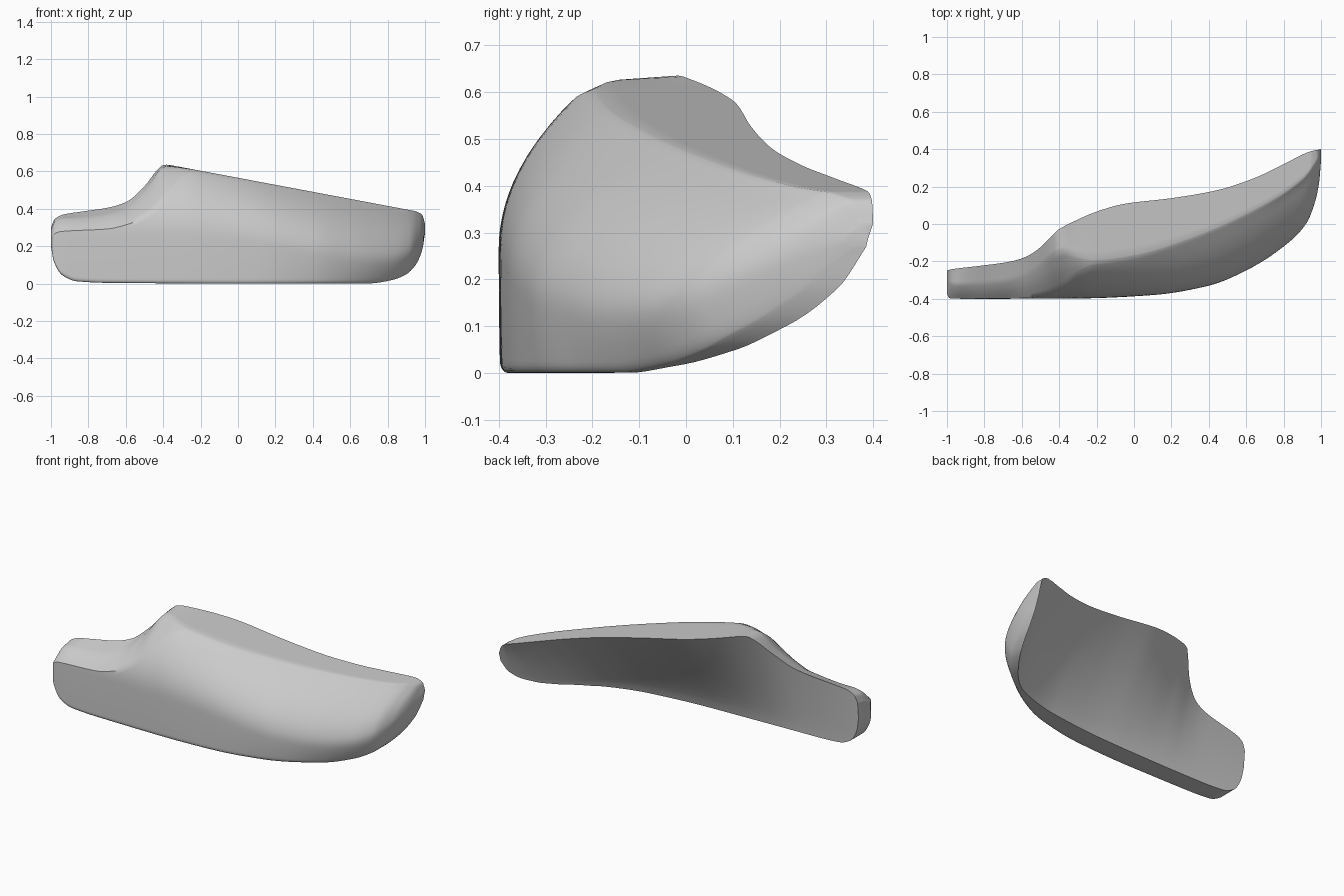
import bpy, bmesh, math

if "Cube" in bpy.data.objects:
    bpy.data.objects.remove(bpy.data.objects["Cube"])


def curve(*pts):
    """Monotone cubic interpolation through a few (x, value) keys."""
    n = len(pts)
    d = [(pts[i + 1][1] - pts[i][1]) / (pts[i + 1][0] - pts[i][0]) for i in range(n - 1)]
    m = [d[0]] + [2 * a * b / (a + b) if a * b > 0 else 0 for a, b in zip(d, d[1:])] + [d[-1]]

    def f(x):
        i = 0
        while i < n - 2 and x > pts[i + 1][0]:
            i += 1
        h = pts[i + 1][0] - pts[i][0]
        t = min(1, max(0, (x - pts[i][0]) / h))
        return ((1 + 2 * t) * (1 - t) ** 2 * pts[i][1] + t * (1 - t) ** 2 * h * m[i]
                + t * t * (3 - 2 * t) * pts[i + 1][1] + t * t * (t - 1) * h * m[i + 1])
    return f


def top_line(x):
    """Straight sloping top edge."""
    return .637 - .188 * (x + .38)


# Front outline: lower edge, stepped upper edge at the left, rounded upper corner at the right
z_bot = curve((-1, .2), (-.985, .12), (-.94, .045), (-.86, .012), (-.7, .004), (0, 0), (.7, .001),
              (.82, .018), (.9, .05), (.95, .1), (.985, .18), (1, .27))
z_step = curve((-1, .3), (-.98, .345), (-.93, .37), (-.85, .383), (-.7, .405), (-.6, .435), (-.5, .52),
               (-.43, .61), (-.4, .634), (-.375, .636))
z_end = curve((.95, .387), (.985, .367), (1, .32))
# Plan curves: belly of the front face, lower and upper edge of the hollow back
y_front = curve((-1, -.375), (-.985, -.397), (-.9, -.4), (-.3, -.398), (.1, -.38), (.4, -.33), (.6, -.25),
                (.8, -.125), (.92, -.005), (.97, .12), (.99, .22), (1, .34))
y_back_low = curve((-1, -.27), (-.7, -.268), (0, -.25), (.4, -.21), (.65, -.14), (.75, -.08), (.85, .03),
                   (.93, .165), (.98, .305), (1, .385))
y_back_ref = curve((-1, -.215), (-.8, -.18), (-.65, -.15), (-.55, -.112), (-.45, -.053),
                   (-.38, -.015), (-.2, .066), (-.05, .108), (.2, .138), (.45, .182), (.65, .248),
                   (.8, .32), (.95, .39), (1, .4))
# Soft crease between the front face and the top, and the ridge behind it
crease_ref = curve((-1, -.225), (-.3, -.225), (-.2, -.218), (0, -.19),
                   (.3, -.1), (.6, .03), (.9, .22), (.98, .32), (1, .365))
crease_z = curve((-1, .255), (-.95, .278), (-.7, .292), (-.58, .32), (-.45, .39), (-.38, .47),
                 (-.3, .568), (-.24, .598), (-.1, .65))
ridge_y = curve((-1, -.31), (-.95, -.32), (-.7, -.305), (-.55, -.25), (-.42, -.15), (-.38, -.14),
                (-.3, -.175), (-.2, -.19), (0, -.165), (.3, -.075), (.6, .055), (.9, .24), (1, .375))
ridge_drop = curve((-1, .012), (-.8, .035), (-.6, .035), (-.5, .03), (-.4, .01), (-.2, 0), (1, 0))
curl = curve((-1, .003), (0, .004), (.5, .02), (.9, .06), (.98, .06), (1, .015))
bulge_start = curve((-1, .45), (0, .42), (.6, .28), (1, .2))


def section(x):
    """Closed y-z outline of the body at x, clockwise from the lower front."""
    zb = z_bot(x)
    zt = z_step(x) if x < -.375 else z_end(x) if x > .95 else top_line(x)
    z0 = zb if x > 0 else 0
    z_ref = max(zt, .637) if x < -.375 else zt
    c_ref = .6 if x < -.243 else zt - .012
    cz = min(crease_z(x), zt - .012)
    yf, low, s = y_front(x), y_back_low(x), bulge_start(x)

    def front(z):
        t = max(0, (z - z0) / (c_ref - z0))
        bulge = (crease_ref(x) - yf) * max(0, (t - s) / (1 - s)) ** 2.1
        return yf + bulge + curl(x) * max(0, 1 - t / .4) ** 2

    def back(z):
        return low + (y_back_ref(x) - low) * max(0, (z - z0) / (z_ref - z0)) ** 1.25

    out = []
    r = min(.02, (cz - zb) * .3)
    # front face, with rounded foot
    for i in range(27):
        t = i / 26
        z = zb + (cz - zb) * t * t * (1.5 - .5 * t)
        y = front(z)
        if z < zb + r:
            y += r * .6 * (1 - math.sqrt(max(0, 1 - (1 - (z - zb) / r) ** 2)))
        out.append((y, z))
    # crease to ridge, then the top to the back edge
    cy, yb = front(cz), back(zt)
    ry, rz = max(ridge_y(x), cy + .01), zt - ridge_drop(x)
    for i in range(1, 7):
        t = i / 6
        out.append((cy + (ry - cy) * t, cz + (rz - cz) * (t + math.sin(math.pi * t) * .08)))
    for i in range(1, 7):
        t = i / 6
        out.append((ry + (yb - ry) * t, rz + (zt - rz) * t))
    # hollow back
    for i in range(1, 17):
        z = zt + (zb - zt) * i / 16
        out.append((back(z), z))
    # underside
    y0, y1 = out[0][0], out[-1][0]
    for i in range(1, 4):
        out.append((y1 + (y0 - y1) * i / 4, zb))
    return out


# Loft the sections, denser towards both ends
N = 120
bm = bmesh.new()
rings = []
for k in range(N + 1):
    x = -math.cos(math.pi * k / N)
    rings.append([bm.verts.new((x, y, z)) for y, z in section(x)])
for a, b in zip(rings, rings[1:]):
    for i in range(len(a)):
        j = (i + 1) % len(a)
        bm.faces.new((a[i], a[j], b[j], b[i]))
bm.faces.new(rings[0])
bm.faces.new(rings[-1])
bmesh.ops.recalc_face_normals(bm, faces=bm.faces)
mesh = bpy.data.meshes.new("curved_shell")
bm.to_mesh(mesh)
bm.free()
shell = bpy.data.objects.new("curved_shell", mesh)
bpy.context.collection.objects.link(shell)
bpy.context.view_layer.objects.active = shell
shell.select_set(True)
bpy.ops.object.shade_smooth_by_angle(angle=math.radians(40))
